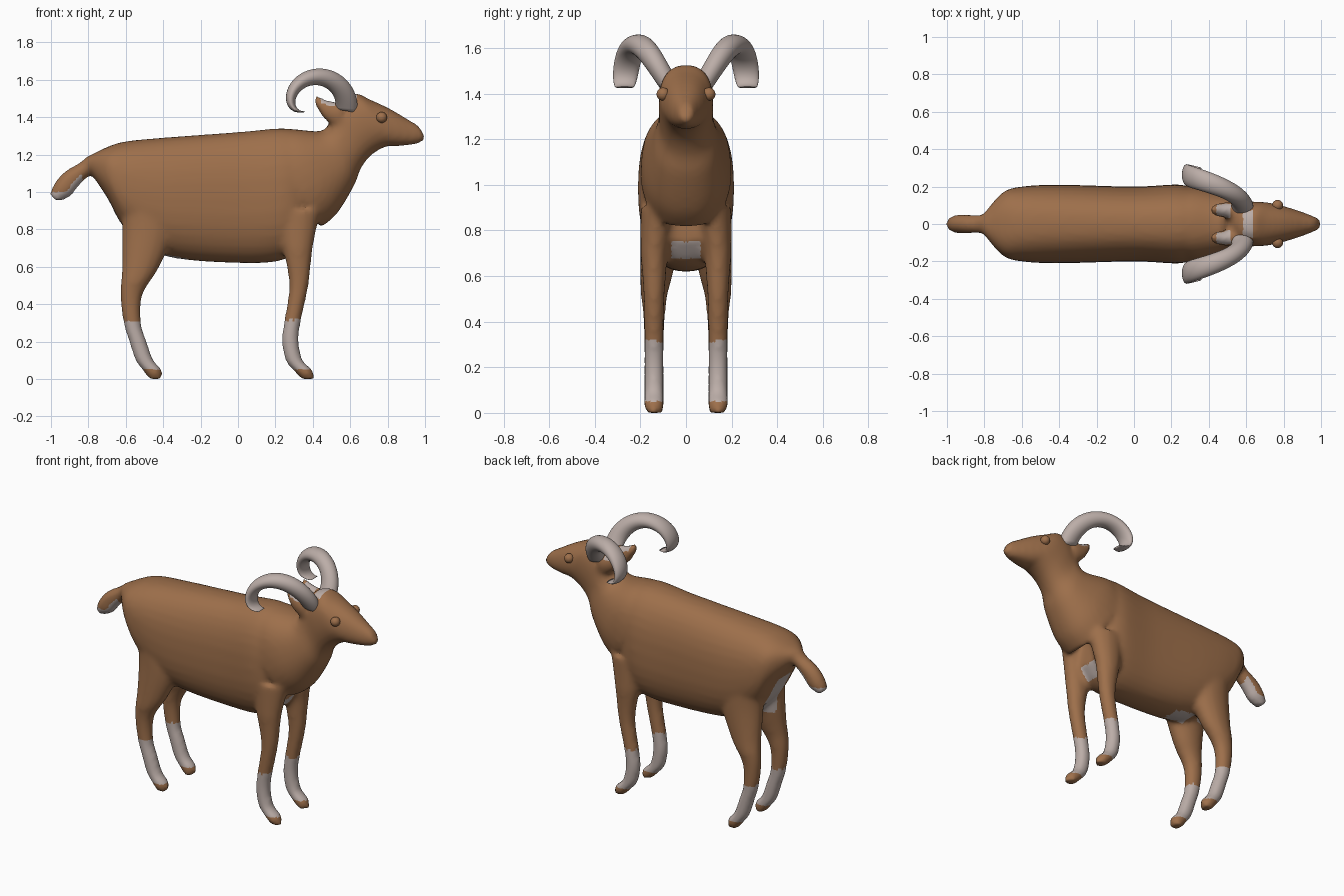
import bpy, bmesh, math
from mathutils import Vector

cube = bpy.data.objects.get("Cube")
if cube:
    bpy.data.objects.remove(cube)


def material(name, rgb):
    m = bpy.data.materials.new(name)
    m.use_nodes = True
    m.diffuse_color = (*rgb, 1)
    m.node_tree.nodes["Principled BSDF"].inputs["Base Color"].default_value = (*rgb, 1)
    return m


BROWN = material("brown coat", (.34, .16, .07))
GREY = material("pale grey", (.5, .42, .39))


def smooth_path(points, steps=6):
    """Catmull-Rom samples through tuples of any length."""
    last = len(points) - 1
    for i in range(last):
        near = [Vector(points[min(max(i + k, 0), last)]) for k in (-1, 0, 1, 2)]
        a, b, c, d = near
        for s in range(steps):
            t = s / steps
            yield (b + t * ((c - a) + t * ((2 * a - 5 * b + 4 * c - d)
                                           + t * (3 * b - a - 3 * c + d))) / 2)
    yield Vector(points[last])


def skin_rings(bm, sections, side=1, power=2, sides=32):
    """Skin oval rings: position, radius, half width and backward lean."""
    rings = []
    for x, y, z, radius, width, lean in sections:
        ring = []
        for k in range(sides):
            a = math.tau * k / sides
            c, s = (math.copysign(abs(f) ** (2 / power), f)
                    for f in (math.cos(a), math.sin(a)))
            ring.append(bm.verts.new((x - radius * c * math.sin(lean),
                                      side * (y + width * s),
                                      z + radius * c * math.cos(lean))))
        rings.append(ring)
    for lower, upper in zip(rings, rings[1:]):
        for k in range(sides):
            n = (k + 1) % sides
            bm.faces.new((lower[k], lower[n], upper[n], upper[k]))
    bm.faces.new(rings[0])
    bm.faces.new(rings[-1])


def tube(bm, points, lean=0, y=0, side=1, power=2):
    """Points are x, z, radius and half width, at one lean and offset."""
    skin_rings(bm, [(x, y, z, r, w, lean) for x, z, r, w in smooth_path(points)], side, power)


def leg(bm, points, side):
    """Points are x, z and radius; the width and stance follow the radius."""
    sections = []
    for x, z, r in smooth_path(points):
        w = .02 + r / 2
        sections.append((x, min(.14, .2 - w), z, r, w, math.pi / 2))
    skin_rings(bm, sections, side)


def finish(bm, name, *mats):
    bmesh.ops.recalc_face_normals(bm, faces=bm.faces)
    mesh = bpy.data.meshes.new(name)
    bm.to_mesh(mesh)
    bm.free()
    mesh.shade_smooth()
    for m in mats:
        mesh.materials.append(m)
    obj = bpy.data.objects.new(name, mesh)
    bpy.context.collection.objects.link(obj)
    return obj


torso = [(-.8, 1.155, .035, .06), (-.7, 1.105, .135, .17), (-.6, 1.035, .235, .2),
         (-.4, .975, .315, .21), (0, .97, .35, .2), (.25, .99, .35, .21), (.36, 1.03, .28, .17)]
neck_and_head = [(.3, 1.05, .28, .2), (.4, 1.11, .26, .19), (.535, 1.18, .17, .145),
                 (.58, 1.27, .16, .12), (.635, 1.35, .17, .12), (.71, 1.385, .165, .115),
                 (.775, 1.37, .145, .1), (.86, 1.35, .115, .075), (.93, 1.33, .08, .05),
                 (.985, 1.32, .04, .03)]
tail = [(-.75, 1.16, .06, .08), (-.81, 1.13, .045, .05), (-.89, 1.07, .055, .05),
        (-.94, 1.01, .055, .05), (-.985, .965, .03, .035)]
ear = [(.55, 1.41, .07, .045), (.47, 1.44, .05, .04), (.41, 1.5, .02, .025)]
hind_leg = [(-.5, .95, .12), (-.48, .8, .14), (-.52, .6, .1), (-.57, .45, .06), (-.565, .3, .047),
            (-.535, .2, .047), (-.5, .1, .048), (-.46, .05, .052), (-.44, 0, .035)]
front_leg = [(.32, .9, .12), (.32, .7, .08), (.325, .5, .052), (.29, .3, .045),
             (.28, .2, .045), (.3, .1, .046), (.345, .05, .052), (.375, 0, .035)]

bm = bmesh.new()
tube(bm, torso, power=2.4)
tube(bm, neck_and_head, lean=math.pi / 6, power=2.3)
tube(bm, tail, lean=.9)
for side in (1, -1):
    leg(bm, hind_leg, side)
    leg(bm, front_leg, side)
    tube(bm, ear, lean=-.2, y=.075, side=side)
body = finish(bm, "body")

# Fuse the parts into one soft skin
fuse = body.modifiers.new("fuse", "REMESH")
fuse.mode = "VOXEL"
fuse.voxel_size = .015
soften = body.modifiers.new("soften", "SMOOTH")
soften.factor = .5
soften.iterations = 8
graph = bpy.context.evaluated_depsgraph_get()
skin = bpy.data.meshes.new_from_object(body.evaluated_get(graph))
body.modifiers.clear()
body.data = skin
skin.materials.clear()
skin.materials.append(BROWN)
skin.materials.append(GREY)
skin.shade_smooth()


def is_pale(c, n):
    x, y, z = c.x, abs(c.y), c.z
    socks = .05 < z < .315
    tail_underside = x < -.83 and z < 1.1 and .6 * n.x - .75 * n.z > .35
    rump = x < -.5 and y < .07 and .7 < z < 1 and n.x < .2
    groin = -.42 < x < -.27 and y < .06 and z < .72
    chest = .3 < x < .43 and y < .06 and z < .75
    ear_top = .44 < x < .52 and y > .03 and z > 1.38 and n.z > .4
    horn_root = .585 < x < .635 and y < .09 and z > 1.5
    return socks or tail_underside or rump or groin or chest or ear_top or horn_root


for face in skin.polygons:
    face.material_index = int(is_pale(face.center, face.normal))


def horn_section(t):
    """The horn curls back and outward, thinning to a flat tip."""
    angle = math.radians(-10 + 215 * t)
    curl = .155 - .08 * t ** 12
    width = (.05 + .015 * t) * (1 - t ** 8 / 2)
    return (.425 + curl * math.cos(angle), .27 - .2 * (1 - t) ** 2,
            1.46 + curl * math.sin(angle), .06 * math.sqrt(1.01 - t),
            width, angle - math.pi / 2)


for side, label in ((1, "left"), (-1, "right")):
    bm = bmesh.new()
    skin_rings(bm, [horn_section(k / 40) for k in range(41)], side)
    finish(bm, label + "_horn", GREY)

    # Bead eyes
    bm = bmesh.new()
    bmesh.ops.create_uvsphere(bm, u_segments=20, v_segments=12, radius=.029)
    bmesh.ops.translate(bm, verts=bm.verts, vec=Vector((.768, side * .1, 1.398)))
    finish(bm, label + "_eye", BROWN)
